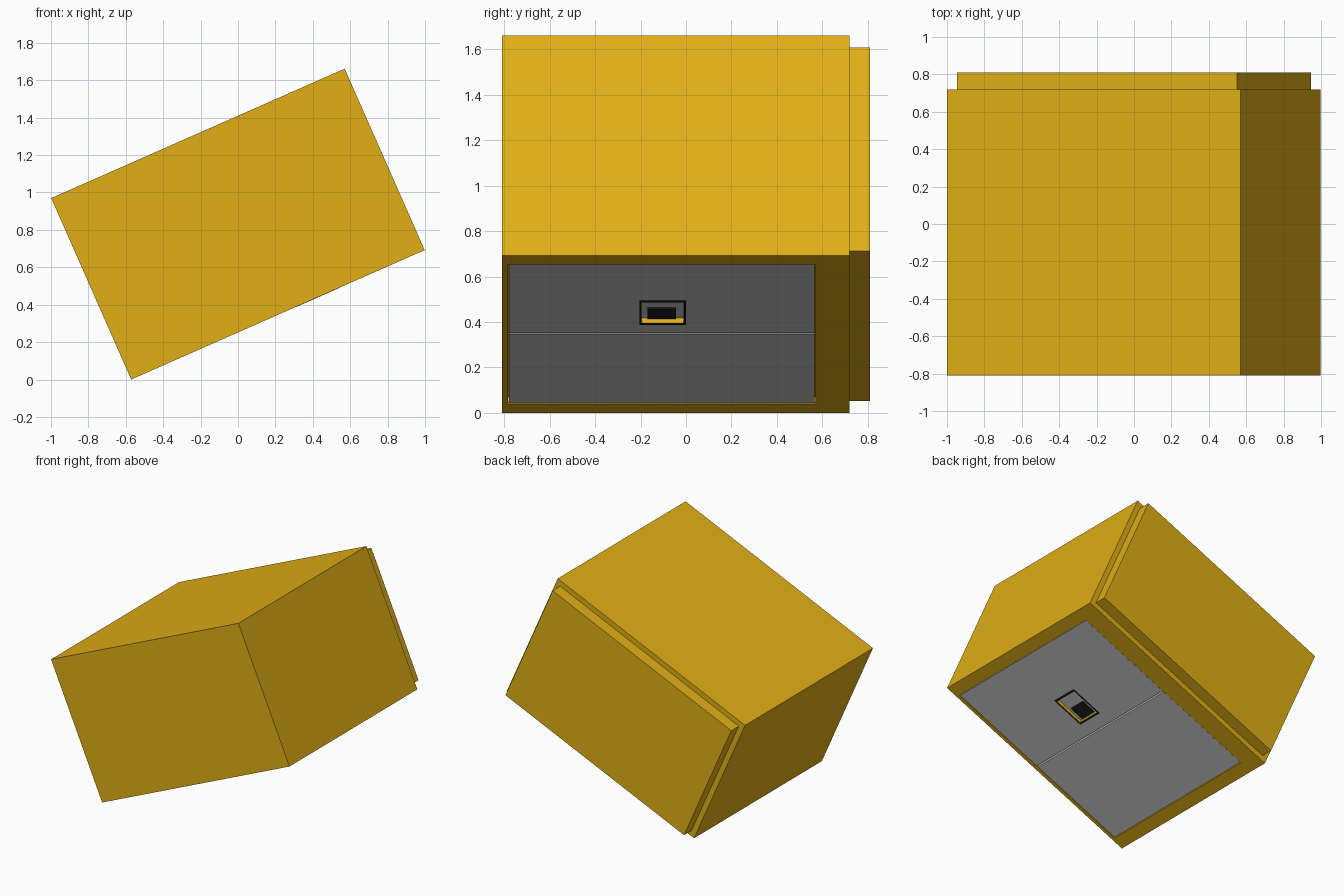
import bpy, bmesh, math
from mathutils import Matrix

if "Cube" in bpy.data.objects:
    bpy.data.objects.remove(bpy.data.objects["Cube"])

# Tilted local frame: u along the long side, v across it, y unchanged
TILT = math.radians(23.8)
FRAME = Matrix.Translation((-0.571, 0, 0)) @ Matrix.Rotation(-TILT, 4, 'Y')


def material(name, rgb):
    m = bpy.data.materials.new(name)
    m.diffuse_color = (*rgb, 1)
    m.use_nodes = True
    m.node_tree.nodes["Principled BSDF"].inputs["Base Color"].default_value = m.diffuse_color
    return m


YELLOW = material("yellow_paint", (0.75, 0.43, 0.008))
BLACK = material("black_plastic", (0.012, 0.012, 0.012))


def box(name, u, y, v, mat=None):
    bm = bmesh.new()
    bmesh.ops.create_cube(bm, size=1)
    for p in bm.verts:
        p.co = [lo if c < 0 else hi for c, (lo, hi) in zip(p.co, (u, y, v))]
    mesh = bpy.data.meshes.new(name)
    bm.to_mesh(mesh)
    bm.free()
    ob = bpy.data.objects.new(name, mesh)
    bpy.context.collection.objects.link(ob)
    ob.matrix_world = FRAME
    if mat:
        mesh.materials.append(mat)
    return ob


def cut(ob, u, y, v):
    cutter = box("cutter", u, y, v, ob.data.materials[0] if ob.data.materials else None)
    cutter.hide_render = True
    mod = ob.modifiers.new("cut", 'BOOLEAN')
    mod.operation, mod.solver, mod.object = 'DIFFERENCE', 'EXACT', cutter
    bpy.context.view_layer.objects.active = ob
    bpy.ops.object.modifier_apply(modifier=mod.name)
    bpy.data.objects.remove(cutter)


def grow(r, d):
    return (r[0] - d, r[1] + d)


# Cabinet body with a shallow recess for the doors on its underside
DOOR_U, DOOR_Y = (0.10, 1.615), (-0.78, 0.565)
body = box("cabinet_body", (0, 1.715), (-0.81, 0.72), (0, 1.06), YELLOW)
cut(body, grow(DOOR_U, 0.004), grow(DOOR_Y, 0.004), (-0.1, 0.035))

# Slightly smaller back panel
box("back_panel", (0.04, 1.675), (0.715, 0.81), (0.04, 1.02), YELLOW)

# Two door leaves separated by a narrow gap
MID = sum(DOOR_U) / 2
box("lower_door", (DOOR_U[0], MID - 0.005), DOOR_Y, (0.003, 0.035))
upper = box("upper_door", (MID + 0.005, DOOR_U[1]), DOOR_Y, (0.003, 0.035))

# Latch: pocket in the upper door with black rim and yellow liner
LATCH_U, LATCH_Y = (0.975, 1.205), (-0.197, -0.008)
cut(upper, LATCH_U, LATCH_Y, (-0.1, 0.025))
rim = box("latch_rim", grow(LATCH_U, 0.012), grow(LATCH_Y, 0.007), (-0.001, 0.006), BLACK)
cut(rim, LATCH_U, LATCH_Y, (-0.1, 0.1))
liner = box("latch_liner", LATCH_U, LATCH_Y, (0.002, 0.025), YELLOW)
cut(liner, grow(LATCH_U, -0.003), grow(LATCH_Y, -0.003), (-0.1, 0.1))
box("latch_button", (0.985, 1.095), (-0.17, -0.045), (0.017, 0.026), BLACK)
